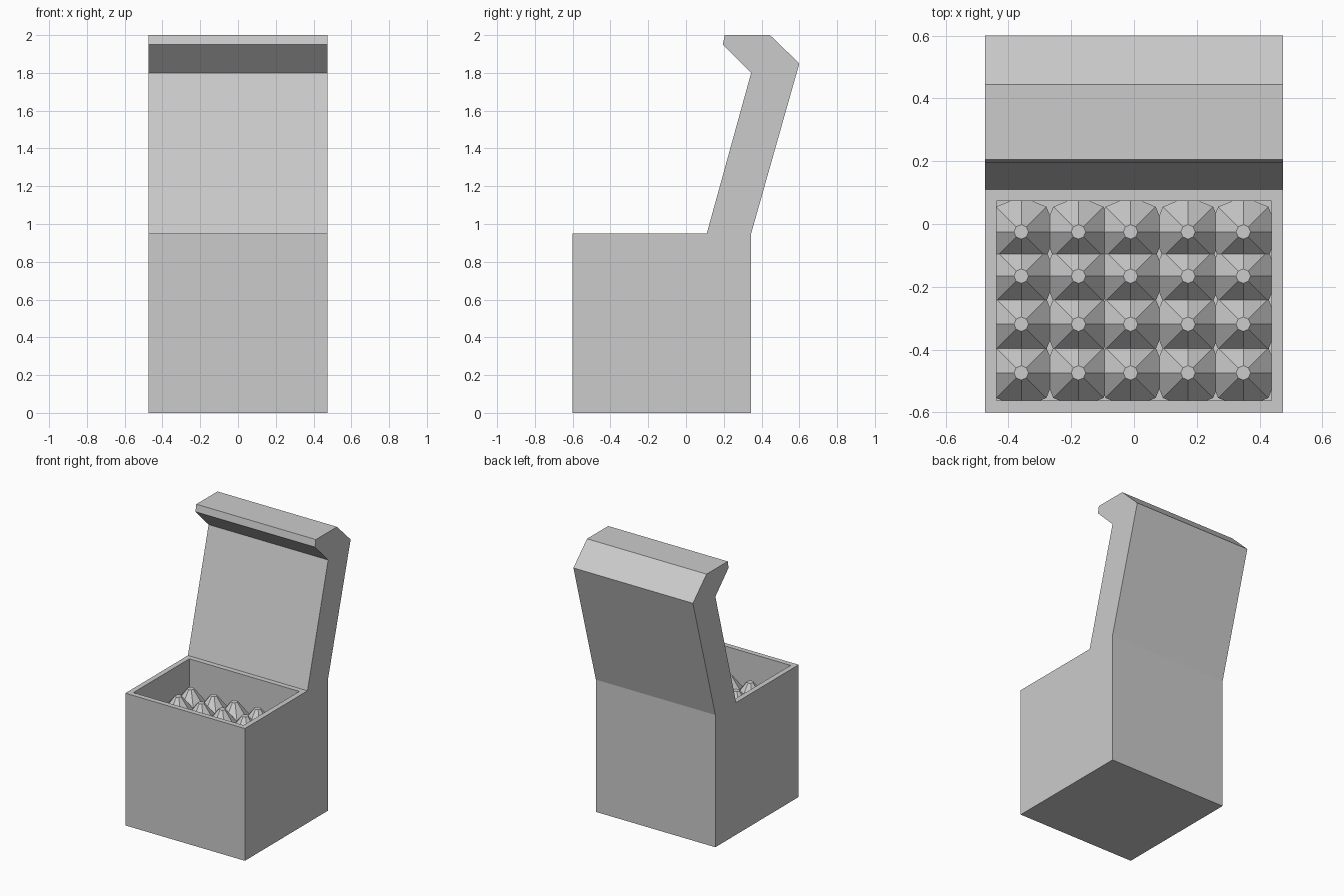
import bpy, bmesh, math
from mathutils import Matrix

if "Cube" in bpy.data.objects:
    bpy.data.objects.remove(bpy.data.objects["Cube"])


def finish(name, bm):
    bmesh.ops.recalc_face_normals(bm, faces=bm.faces)
    mesh = bpy.data.meshes.new(name)
    bm.to_mesh(mesh)
    bm.free()
    obj = bpy.data.objects.new(name, mesh)
    bpy.context.collection.objects.link(obj)
    return obj


# Carton: side profile (y, z) of box plus open flip lid, extruded across x
HALF_W = 0.475
profile = [(-0.6, 0), (0.345, 0), (0.345, 0.95), (0.6, 1.85), (0.445, 2.0),
           (0.205, 2.0), (0.195, 1.95), (0.345, 1.80), (0.11, 0.95), (-0.6, 0.95)]
bm = bmesh.new()
side = bm.faces.new([bm.verts.new((-HALF_W, y, z)) for y, z in profile])
ext = bmesh.ops.extrude_face_region(bm, geom=[side], use_keep_orig=True)
bmesh.ops.translate(bm, vec=(2 * HALF_W, 0, 0),
                    verts=[v for v in ext["geom"] if isinstance(v, bmesh.types.BMVert)])
bmesh.ops.recalc_face_normals(bm, faces=bm.faces)

# Cavity: inset the box top and push it down to the floor
top = next(f for f in bm.faces if all(abs(v.co.z - 0.95) < 1e-4 for v in f.verts))
bmesh.ops.inset_region(bm, faces=[top], thickness=0.0375, use_even_offset=True)
pit = bmesh.ops.extrude_discrete_faces(bm, faces=[top])["faces"][0]
bmesh.ops.translate(bm, vec=(0, 0, -0.9), verts=pit.verts)
finish("carton", bm)

# Sticks: eight-sided shafts with blunt cone tips, packed in a 5 x 4 grid
RADIUS, TIP_R = 0.113, 0.023
FLOOR, SHOULDER, TIP_Z = 0.05, 0.68, 0.795
rings = [(RADIUS, FLOOR), (RADIUS, SHOULDER), (TIP_R, TIP_Z)]


def add_stick(bm, x, y):
    loops = [[bm.verts.new((x + r * math.cos(i * math.pi / 4),
                            y + r * math.sin(i * math.pi / 4), z)) for i in range(8)]
             for r, z in rings]
    for low, high in zip(loops, loops[1:]):
        for i in range(8):
            j = (i + 1) % 8
            bm.faces.new((low[i], low[j], high[j], high[i]))
    bm.faces.new(loops[0][::-1])
    bm.faces.new(loops[-1])


bm = bmesh.new()
for y in (-0.474, -0.319, -0.166, -0.025):
    for x in (-0.359, -0.177, -0.011, 0.172, 0.348):
        add_stick(bm, x, y)
finish("sticks", bm)
